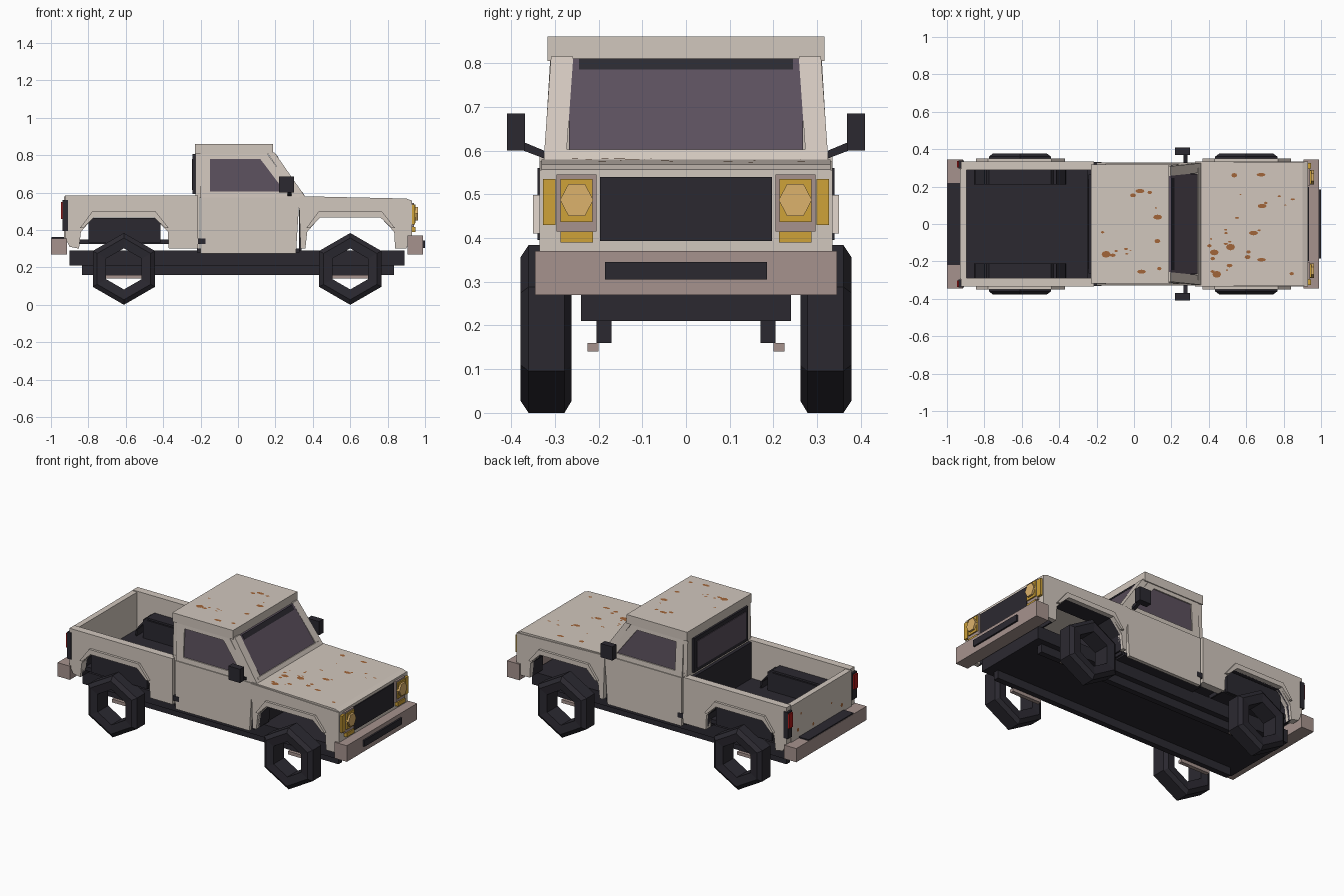
import bpy, bmesh, math, random
from mathutils import Vector

if "Cube" in bpy.data.objects:
    bpy.data.objects.remove(bpy.data.objects["Cube"])

random.seed(4)


def mat(name, r, g, b):
    m = bpy.data.materials.new(name)
    m.diffuse_color = (r, g, b, 1)
    m.use_nodes = True
    m.node_tree.nodes["Principled BSDF"].inputs["Base Color"].default_value = m.diffuse_color
    return m


CREAM = mat("cream_paint", .64, .57, .51)
DARK = mat("dark_trim", .024, .022, .03)
PINK = mat("dull_metal", .38, .29, .27)
GLASS = mat("tinted_glass", .105, .08, .11)
GOLD = mat("amber", .62, .36, .04)
LAMP = mat("lamp", .72, .45, .15)
RED = mat("red_lens", .42, .01, .01)
RUST = mat("rust", .36, .13, .04)


def finish(name, bm, m, mirror=False):
    bmesh.ops.recalc_face_normals(bm, faces=bm.faces)
    me = bpy.data.meshes.new(name)
    bm.to_mesh(me)
    bm.free()
    me.materials.append(m)
    ob = bpy.data.objects.new(name, me)
    bpy.context.collection.objects.link(ob)
    if mirror:
        mod = ob.modifiers.new("mirror", 'MIRROR')
        mod.use_axis = (False, True, False)
        mod.use_mirror_merge = False
    return ob


def extrude(name, pts, vec, m, mirror=False, tilt=0):
    """Extrude a closed polygon of 3D points; tilt leans it inward above the belt line."""
    bm = bmesh.new()
    f = bm.faces.new([bm.verts.new(p) for p in pts])
    r = bmesh.ops.extrude_face_region(bm, geom=[f])
    for g in r["geom"]:
        if isinstance(g, bmesh.types.BMVert):
            g.co += Vector(vec)
    for v in bm.verts:
        v.co.y -= tilt * max(0, v.co.z - .57)
    return finish(name, bm, m, mirror)


def side(name, xz, y0, y1, m, mirror=True, tilt=0):
    return extrude(name, [(x, y0, z) for x, z in xz], (0, y1 - y0, 0), m, mirror, tilt)


def box(name, x0, x1, y0, y1, z0, z1, m, mirror=False):
    return side(name, [(x0, z0), (x1, z0), (x1, z1), (x0, z1)], y0, y1, m, mirror)


# Chassis, rails and bumpers
box("chassis", -.9, .89, -.24, .24, .21, .29, DARK)
box("frame_rail", -.835, .835, .17, .205, .16, .215, DARK, True)
box("front_bumper", .905, .99, -.345, .345, .27, .37, PINK)
box("front_bumper_strip", .98, 1, -.185, .185, .305, .345, DARK)
box("rear_bumper", -1, -.915, -.345, .345, .27, .355, PINK)
box("rear_step_pad", -.998, -.92, -.22, .22, .35, .362, DARK)

# Wheels: six-sided rings, with leaf springs and flared arches
ARCH = [(-.24, .3), (-.23, .39), (-.16, .47), (.16, .47), (.235, .39), (.24, .3)]
FLARE = [(-.235, .41), (-.17, .498), (.17, .498), (.24, .41), (.222, .41),
         (.16, .468), (-.16, .468), (-.218, .41)]
TYRE = [(.278, .192), (.36, .192), (.378, .165), (.372, .11), (.268, .11), (.262, .165)]
for label, cx in (("front", .6), ("rear", -.61)):
    bm = bmesh.new()
    rings = []
    for i in range(6):
        a = math.pi / 2 + i * math.pi / 3
        rings.append([bm.verts.new((cx + r * math.cos(a), y, .192 + r * math.sin(a))) for y, r in TYRE])
    for i in range(6):
        p, q = rings[i], rings[(i + 1) % 6]
        for j in range(6):
            k = (j + 1) % 6
            bm.faces.new((p[j], p[k], q[k], q[j]))
    finish(label + "_wheel", bm, DARK, True)
    box(label + "_leaf_spring", cx - .1, cx + .1, .2, .225, .14, .16, PINK, True)
    side(label + "_wheel_flare", [(cx + x, z) for x, z in FLARE], .33, .35, CREAM)
    liner = ARCH + [(x * 1.04, z + (.012 if z > .4 else 0)) for x, z in reversed(ARCH)]
    side(label + "_arch_liner", [(cx + x, z) for x, z in liner], .21, .32, DARK)

# Front fenders, hood and nose
fa = [(.6 + x, z) for x, z in ARCH]
side("front_fender", [(.335, .3)] + fa + [(.9, .3), (.93, .37), (.93, .555), (.325, .575)],
     .305, .335, CREAM)
side("hood", [(.325, .56), (.93, .54), (.93, .557), (.9, .568), (.36, .58), (.325, .58)],
     -.33, .33, CREAM, False)
box("nose_panel", .9, .93, -.33, .33, .37, .555, CREAM)
box("grille", .92, .936, -.197, .197, .393, .54, DARK)
box("headlight_bezel", .92, .942, .205, .296, .415, .545, PINK, True)
box("headlight_plate", .93, .95, .214, .287, .437, .535, GOLD, True)
box("side_marker", .915, .945, .298, .327, .43, .535, GOLD, True)
box("turn_signal", .92, .95, .213, .287, .39, .415, GOLD, True)
extrude("headlight", [(.94, .25 + .038 * math.cos(i * math.pi / 3), .487 + .042 * math.sin(i * math.pi / 3))
                      for i in range(6)], (.022, 0, 0), LAMP, True)

# Cargo bed
ra = [(-.61 + x, z) for x, z in ARCH]
side("bed_side", [(-.9, .31)] + ra + [(-.215, .3), (-.215, .585), (-.925, .585), (-.925, .36)],
     .288, .335, CREAM)
box("tailgate", -.93, -.895, -.295, .295, .34, .58, CREAM)
box("bed_floor", -.895, -.23, -.288, .288, .325, .35, DARK)
box("bed_front_wall", -.25, -.23, -.288, .288, .33, .575, DARK)
box("bed_wheel_well", -.8, -.415, .21, .3, .33, .465, DARK, True)
box("tail_light_base", -.938, -.91, .297, .34, .395, .56, DARK, True)
box("tail_light", -.947, -.93, .303, .337, .46, .55, RED, True)

# Cab lower body
side("door", [(-.2, .275), (.31, .275), (.325, .52), (.325, .575), (-.2, .575)], .308, .33, CREAM)
box("sill_catch", -.215, -.175, .3, .332, .325, .355, DARK, True)
box("cab_floor", -.22, .33, -.31, .31, .28, .3, DARK)
box("cab_back_panel", -.228, -.205, -.315, .315, .3, .6, CREAM)
box("firewall", .325, .34, -.3, .3, .29, .56, DARK)

# Cab upper: door frames, pillars, glass and roof
bars = {
    "belt": [(-.2, .57), (.325, .57), (.3, .605), (-.2, .605)],
    "rear": [(-.2, .6), (-.15, .6), (-.15, .785), (-.2, .81)],
    "top": [(-.2, .81), (-.15, .78), (.12, .78), (.155, .81)],
    "front": [(.255, .6), (.305, .6), (.155, .81), (.115, .785)],
}
for label, pts in bars.items():
    side("window_frame_" + label, pts, .308, .325, CREAM, tilt=.06)
side("side_window", [(-.155, .595), (.265, .595), (.12, .787), (-.155, .787)], .311, .318, GLASS, tilt=.06)
side("front_pillar", [(.32, .57), (.365, .57), (.195, .815), (.155, .815)], .275, .326, CREAM, tilt=.07)
side("rear_pillar", [(-.228, .57), (-.175, .57), (-.165, .81), (-.228, .81)], .25, .315, CREAM, tilt=.03)
side("windscreen", [(.338, .59), (.348, .59), (.198, .81), (.185, .81)], -.268, .268, GLASS, False)
side("windscreen_top_trim", [(.2, .785), (.217, .785), (.2, .81), (.185, .81)], -.245, .245, DARK, False)
side("cowl", [(.32, .57), (.365, .57), (.345, .602), (.325, .602)], -.3, .3, CREAM, False)
box("rear_window_seal", -.242, -.215, -.265, .265, .592, .805, DARK)
box("rear_window", -.246, -.235, -.24, .24, .615, .78, GLASS)
box("roof", -.23, .187, -.317, .317, .805, .861, CREAM)

# Mirrors on angled arms
box("mirror", .22, .3, .368, .409, .6, .685, DARK, True)
extrude("mirror_arm", [(.265, .325, .582), (.265, .325, .6), (.265, .385, .625), (.265, .385, .605)],
        (.022, 0, 0), DARK, True)


# Rust spots scattered over the hood, roof and tailgate
def rust(name, count, x0, x1, height):
    bm = bmesh.new()
    for _ in range(count):
        cx, cy = random.uniform(x0, x1), random.uniform(-.28, .28)
        rx = random.choice((.006, .009, .012, .016, .024))
        ry = rx * random.uniform(.4, .8)
        vs = []
        for i in range(8):
            a = i * math.pi / 4
            x = cx + rx * math.cos(a)
            vs.append(bm.verts.new((x, cy + ry * math.sin(a), height(x))))
        bm.faces.new(vs)
    return finish(name, bm, RUST)


rust("hood_rust", 28, .4, .87, lambda x: .5825 - .0222 * (x - .36))
rust("roof_rust", 15, -.18, .15, lambda x: .8625)
bm = bmesh.new()
for y, z, r in ((-.2, .4, .012), (-.1, .45, .007), (.08, .39, .01), (.2, .5, .008), (.23, .41, .012)):
    bm.faces.new([bm.verts.new((-.9315, y + r * math.cos(i * math.pi / 4), z + r * math.sin(i * math.pi / 4)))
                  for i in range(8)])
finish("tailgate_rust", bm, RUST)
